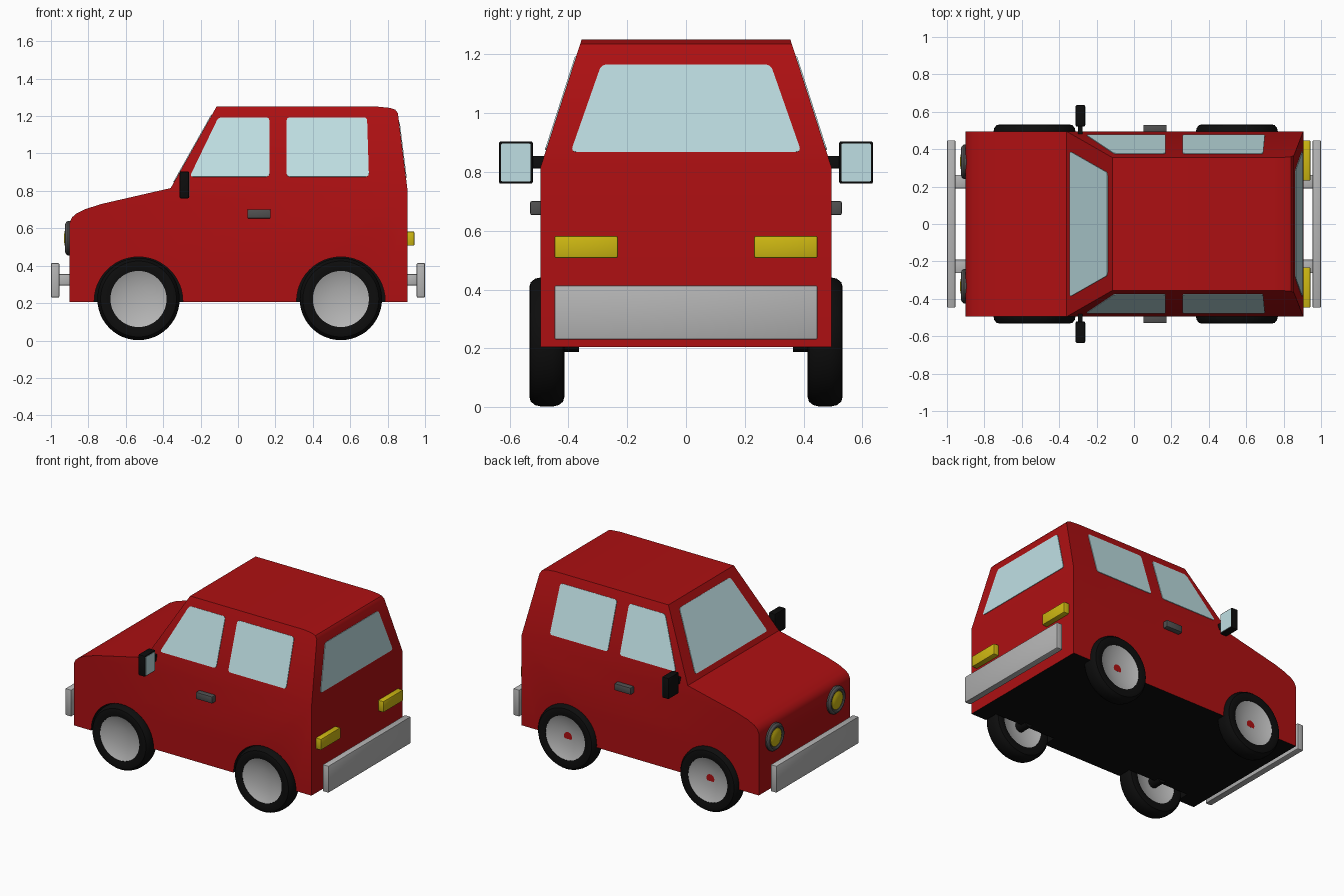
import bpy, bmesh, math
from mathutils import Vector, Matrix

if "Cube" in bpy.data.objects:
    bpy.data.objects.remove(bpy.data.objects["Cube"])


def material(name, rgb):
    m = bpy.data.materials.new(name)
    m.diffuse_color = (*rgb, 1)
    m.use_nodes = True
    m.node_tree.nodes["Principled BSDF"].inputs["Base Color"].default_value = m.diffuse_color
    return m


RED = material("red paint", (0.42, 0.005, 0.006))
BLACK = material("black rubber", (0.004, 0.004, 0.004))
GLASS = material("pale blue glass", (0.52, 0.74, 0.77))
GREY = material("light grey metal", (0.46, 0.46, 0.46))
DARK = material("dark grey", (0.08, 0.08, 0.08))
YELLOW = material("yellow lamp", (0.62, 0.48, 0.006))
SIDES = ((1, "left"), (-1, "right"))


def finish(name, bm, mats, smooth=True):
    bmesh.ops.recalc_face_normals(bm, faces=bm.faces[:])
    me = bpy.data.meshes.new(name)
    bm.to_mesh(me)
    bm.free()
    ob = bpy.data.objects.new(name, me)
    bpy.context.collection.objects.link(ob)
    for m in mats:
        me.materials.append(m)
    if smooth:
        shade(ob)
    return ob


def activate(ob):
    bpy.ops.object.select_all(action='DESELECT')
    ob.select_set(True)
    bpy.context.view_layer.objects.active = ob


def shade(ob):
    activate(ob)
    bpy.ops.object.shade_smooth_by_angle(angle=math.radians(32))


def prism(bm, pts, offset):
    a = [bm.verts.new(p) for p in pts]
    b = [bm.verts.new(Vector(p) + offset) for p in pts]
    n = len(a)
    bm.faces.new(a)
    bm.faces.new(b[::-1])
    for i in range(n):
        j = (i + 1) % n
        bm.faces.new((a[i], b[i], b[j], a[j]))


def plate(name, pts, mat, r=0.02, thick=0.008):
    """Thin rounded panel centred on the surface it sits on."""
    pts = [Vector(p) for p in pts]
    out = []
    for i, p in enumerate(pts):
        a = p + (pts[i - 1] - p).normalized() * r
        b = p + (pts[(i + 1) % len(pts)] - p).normalized() * r
        for k in range(5):
            t = k / 4
            out.append(a * (1 - t) ** 2 + p * 2 * t * (1 - t) + b * t * t)
    n = (pts[1] - pts[0]).cross(pts[2] - pts[0]).normalized() * thick
    bm = bmesh.new()
    prism(bm, [q - n / 2 for q in out], n)
    return finish(name, bm, [mat], False)


def box(name, x, y, z, mat, bevel=0.006):
    bm = bmesh.new()
    c = [(v[0] + v[1]) / 2 for v in (x, y, z)]
    s = [abs(v[1] - v[0]) for v in (x, y, z)]
    bmesh.ops.create_cube(bm, size=1, matrix=Matrix.Translation(c) @ Matrix.Diagonal((*s, 1)))
    if bevel:
        bmesh.ops.bevel(bm, geom=bm.edges[:], offset=bevel, segments=2, profile=0.5, affect='EDGES')
    return finish(name, bm, [mat])


def lathe(name, profile, loc, direction, mats, index=0):
    """Revolve (radius, height) points around a direction."""
    bm = bmesh.new()
    vs = [bm.verts.new((r, 0, h)) for r, h in profile]
    es = [bm.edges.new(p) for p in zip(vs, vs[1:])]
    bmesh.ops.spin(bm, geom=vs + es, cent=(0, 0, 0), axis=(0, 0, 1),
                   angle=math.tau, steps=48, use_merge=False)
    bmesh.ops.remove_doubles(bm, verts=bm.verts[:], dist=1e-5)
    rot = Vector(direction).to_track_quat('Z', 'Y').to_matrix().to_4x4()
    bm.transform(Matrix.Translation(loc) @ rot)
    for f in bm.faces:
        f.material_index = index
    return finish(name, bm, mats)


# Body shell: side profile, sides lean in above the belt line
W, BELT, TOP = 0.495, 0.815, 1.25


def half_width(z):
    return W - max(0, z - BELT) * 0.14 / (TOP - BELT)


profile = [(-0.9, 0.205), (-0.9, 0.63), (-0.888, 0.658), (-0.865, 0.678), (-0.815, 0.703),
           (-0.73, 0.73), (-0.36, BELT), (-0.115, TOP), (0.75, TOP), (0.81, 1.244),
           (0.84, 1.235), (0.855, 1.215), (0.905, BELT), (0.905, 0.205)]
bm = bmesh.new()
prism(bm, [(x, -W, z) for x, z in profile], Vector((0, 2 * W, 0)))
bmesh.ops.bisect_plane(bm, geom=bm.verts[:] + bm.edges[:] + bm.faces[:], dist=1e-4,
                       plane_co=(0, 0, BELT), plane_no=(0, 0, 1))
for v in bm.verts:
    v.co.y = math.copysign(half_width(v.co.z), v.co.y)
bm.normal_update()
for f in bm.faces:
    if f.calc_center_median().z < 0.21:  # black underside
        f.material_index = 1
body = finish("body", bm, [RED, BLACK], False)

# Wheel arches cut into the body, wheels with dished rims
WZ = 0.222
tyre = [(0.15, -0.052), (0.185, -0.06), (0.203, -0.055), (0.215, -0.04), (0.22, -0.018),
        (0.22, 0.018), (0.215, 0.04), (0.203, 0.055), (0.185, 0.06), (0.15, 0.052), (0.15, -0.052)]
rim = [(0.152, 0.05), (0.12, 0.036), (0.06, 0.024), (0, 0.02),
       (0, -0.02), (0.06, -0.024), (0.12, -0.036), (0.152, -0.05)]
for x, end in ((-0.532, "front"), (0.55, "rear")):
    for s, side in SIDES:
        tag = f"{end}_{side}"
        d = (0, s, 0)
        cutter = lathe("arch_cutter", [(0, 0), (0.237, 0), (0.237, 0.3), (0, 0.3)],
                       (x, s * 0.4, WZ - 0.012), d, [RED, BLACK], 1)
        cutter.hide_render = True
        mod = body.modifiers.new("arch", 'BOOLEAN')
        mod.operation, mod.solver, mod.object = 'DIFFERENCE', 'EXACT', cutter
        activate(body)
        bpy.ops.object.modifier_apply(modifier=mod.name)
        bpy.data.objects.remove(cutter)
        c = (x, s * 0.473, WZ)
        lathe(f"tyre_{tag}", tyre, c, d, [BLACK])
        lathe(f"rim_{tag}", rim, c, d, [GREY])
        lathe(f"axle_{tag}", [(0, -0.11), (0.035, -0.11), (0.035, -0.01), (0, -0.01)], c, d, [BLACK])
shade(body)


# Windscreen and rear window
def on_screen(x, y):
    return (x, y, BELT + (x + 0.36) * (TOP - BELT) / 0.245)


def on_back(y, z):
    return (0.905 - (z - BELT) * 0.05 / 0.4, y, z)


plate("windscreen", [on_screen(-0.342, -0.39), on_screen(-0.342, 0.39),
                     on_screen(-0.14, 0.275), on_screen(-0.14, -0.275)], GLASS)
plate("rear_window", [on_back(-0.392, 0.868), on_back(0.392, 0.868),
                      on_back(0.288, 1.165), on_back(-0.288, 1.165)], GLASS)

# Parts mirrored on both sides
for s, side in SIDES:
    for name, pts in (
            ("front", [(-0.258, 0.875), (0.168, 0.875), (0.168, 1.192), (-0.105, 1.192)]),
            ("rear", [(0.26, 0.875), (0.7, 0.875), (0.69, 1.192), (0.26, 1.192)])):
        plate(f"{name}_side_window_{side}", [(x, s * half_width(z), z) for x, z in pts], GLASS)
    box(f"door_handle_{side}", (0.05, 0.175), (s * 0.485, s * 0.53), (0.653, 0.701), DARK)
    # Door mirror
    box(f"mirror_{side}", (-0.312, -0.262), (s * 0.521, s * 0.636), (0.76, 0.904), BLACK)
    box(f"mirror_arm_{side}", (-0.3, -0.275), (s * 0.475, s * 0.53), (0.812, 0.855), BLACK, 0.004)
    y0, y1 = s * 0.528, s * 0.629
    plate(f"mirror_glass_{side}", [(-0.262, y0, 0.768), (-0.262, y1, 0.768),
                                   (-0.262, y1, 0.896), (-0.262, y0, 0.896)], GLASS, 0.005, 0.006)
    # Lamps
    box(f"tail_lamp_{side}", (0.895, 0.943), (s * 0.232, s * 0.447), (0.507, 0.583), YELLOW)
    c = (-0.9, s * 0.332, 0.547)
    lathe(f"headlamp_ring_{side}", [(0.092, -0.01), (0.092, 0.01), (0.085, 0.02), (0.075, 0.024),
                                    (0.063, 0.018), (0.06, 0.01), (0, 0.01)], c, (-1, 0, 0), [DARK])
    lathe(f"headlamp_lens_{side}", [(0.062, 0.008), (0.06, 0.018), (0.045, 0.025), (0.025, 0.029),
                                    (0, 0.03)], c, (-1, 0, 0), [YELLOW])

# Bumpers on brackets
for s, end in ((-1, "front"), (1, "rear")):
    box(f"{end}_bumper", (s * 0.955, s), (-0.447, 0.447), (0.23, 0.414), GREY)
    for t, side in SIDES:
        box(f"{end}_bumper_bracket_{side}", (s * 0.89, s * 0.96), (t * 0.19, t * 0.262),
            (0.295, 0.355), GREY, 0.004)
